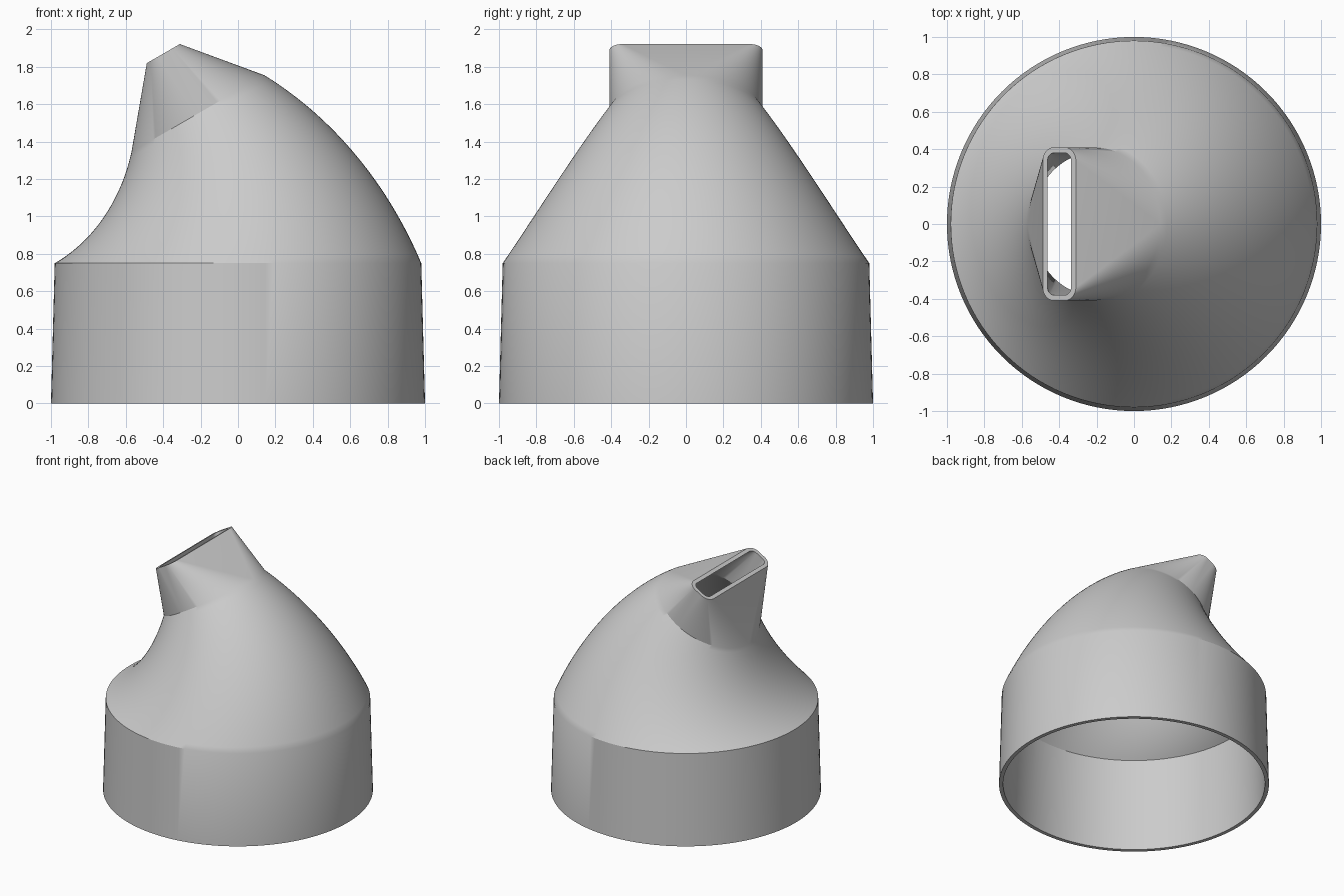
import bpy
import bmesh
import math
from mathutils import Vector

cube = bpy.data.objects.get("Cube")
if cube:
    bpy.data.objects.remove(cube, do_unlink=True)

QUARTER = 32            # segments per quarter of a ring
STEPS = 28              # rings along the curved neck
WALL = 0.03
BASE_R, SEAM_R, NECK_R = 1.0, 0.98, 0.41
SEAM_Z, BEND_R, TILT = 0.75, 1.6, math.radians(30)
SLOT_HALF_X, SLOT_HALF_Y, SLOT_CORNER = 0.102, 0.41, 0.07
SPOUT_LENGTH = 0.37


def ring(centre, tilt, half_x, half_y, corner):
    """Rounded rectangle (a circle when corner equals both halves), tilted about y."""
    points = []
    for q, (sx, sy) in enumerate([(1, 1), (-1, 1), (-1, -1), (1, -1)]):
        for i in range(QUARTER + 1):
            a = (q + i / QUARTER) * math.pi / 2
            u = sx * (half_x - corner) + corner * math.cos(a)
            v = sy * (half_y - corner) + corner * math.sin(a)
            points.append(centre + Vector((u * math.cos(tilt), v, u * math.sin(tilt))))
    return points


def shell_rings(inset):
    """All sections from the base up to the slot, inset by the wall."""
    def circle(centre, tilt, radius):
        r = radius - inset
        return ring(centre, tilt, r, r, r)

    # straight skirt
    rings = [circle(Vector((0, 0, 0)), 0, BASE_R)]
    # neck bending toward -x while narrowing
    for i in range(STEPS + 1):
        t = i / STEPS
        a = t * TILT
        centre = Vector((BEND_R * (math.cos(a) - 1), 0, SEAM_Z + BEND_R * math.sin(a)))
        rings.append(circle(centre, a, SEAM_R + (NECK_R - SEAM_R) * t))
    # spout ending in a rounded slot
    tip = centre + SPOUT_LENGTH * Vector((-math.sin(TILT), 0, math.cos(TILT)))
    rings.append(ring(tip, TILT, SLOT_HALF_X - inset, SLOT_HALF_Y - inset,
                      SLOT_CORNER - inset))
    return rings


# Outer wall up, inner wall down, closed into one hollow shell
sections = shell_rings(0) + shell_rings(WALL)[::-1]
bm = bmesh.new()
loops = [[bm.verts.new(p) for p in s] for s in sections]
for low, high in zip(loops, loops[1:] + loops[:1]):
    for i in range(len(low)):
        j = (i + 1) % len(low)
        bm.faces.new((low[i], low[j], high[j], high[i]))
bmesh.ops.remove_doubles(bm, verts=bm.verts, dist=1e-5)
bmesh.ops.recalc_face_normals(bm, faces=bm.faces)

mesh = bpy.data.meshes.new("nozzle_adapter")
bm.to_mesh(mesh)
bm.free()
adapter = bpy.data.objects.new("nozzle_adapter", mesh)
bpy.context.collection.objects.link(adapter)

# Single plain grey
grey = bpy.data.materials.new("light_grey")
grey.use_nodes = True
colour = (0.6, 0.6, 0.6, 1)
grey.diffuse_color = colour
grey.node_tree.nodes["Principled BSDF"].inputs["Base Color"].default_value = colour
mesh.materials.append(grey)

# Smooth walls, crisp rims
bpy.ops.object.select_all(action="DESELECT")
adapter.select_set(True)
bpy.context.view_layer.objects.active = adapter
bpy.ops.object.shade_smooth_by_angle(angle=math.radians(30))
